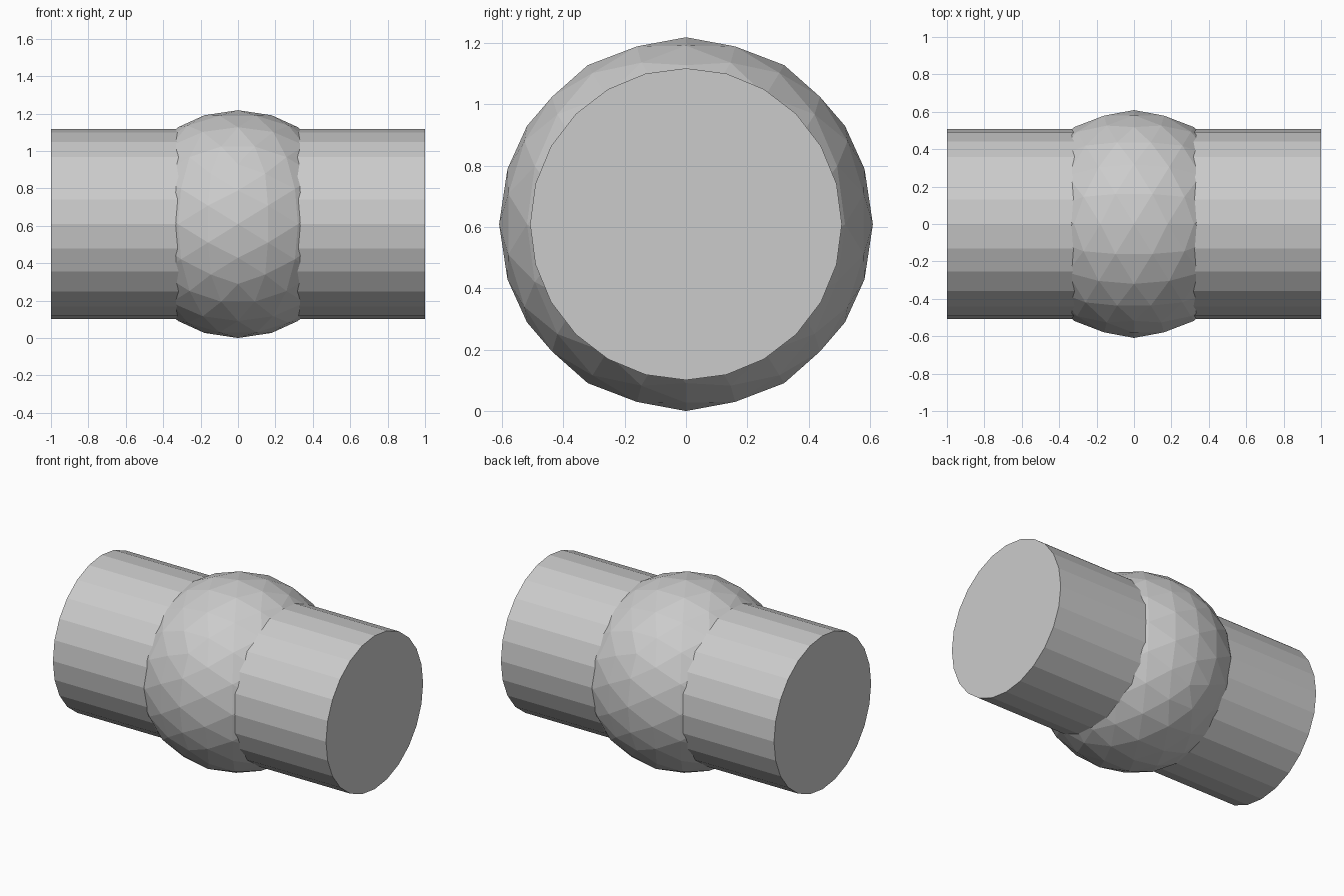
import bpy
from math import radians, degrees, atan

if "Cube" in bpy.data.objects:
    bpy.data.objects.remove(bpy.data.objects["Cube"])

BALL_R = 0.609
PIPE_R = 0.508

# Faceted ball in the middle, turned so an edge midpoint sits on each axis
tilt = -atan(2 / (1 + 5 ** 0.5))
bpy.ops.mesh.primitive_ico_sphere_add(
    subdivisions=3, radius=BALL_R, location=(0, 0, BALL_R), rotation=(0, tilt, 0))
ball = bpy.context.object
ball.name = "center_ball"
bpy.ops.object.transform_apply(location=False, rotation=True, scale=False)

# 24-sided capped cylinder running through the ball along x
bpy.ops.mesh.primitive_cylinder_add(
    vertices=24, radius=PIPE_R, depth=2.0,
    location=(0, 0, BALL_R), rotation=(0, radians(90), 0))
pipe = bpy.context.object
pipe.name = "through_cylinder"
bpy.ops.object.transform_apply(location=False, rotation=True, scale=False)

# Flat faces throughout
for ob in (ball, pipe):
    for p in ob.data.polygons:
        p.use_smooth = False
